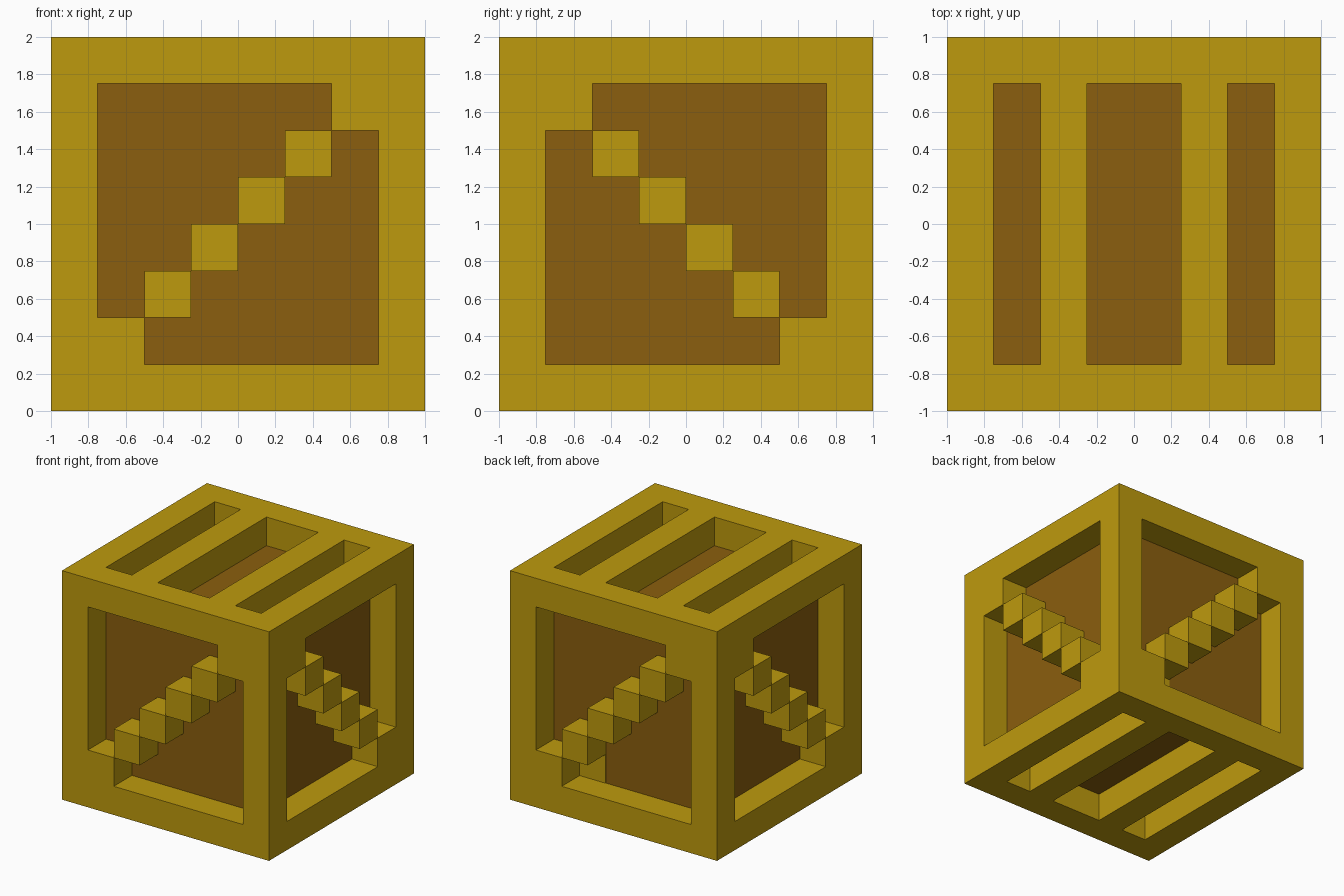
import bpy, bmesh, math
from mathutils import Matrix, Vector

old = bpy.data.objects.get("Cube")
if old:
    bpy.data.objects.remove(old, do_unlink=True)


def make_material(name, rgb):
    mat = bpy.data.materials.new(name)
    mat.use_nodes = True
    mat.diffuse_color = (*rgb, 1)
    mat.node_tree.nodes["Principled BSDF"].inputs["Base Color"].default_value = (*rgb, 1)
    return mat


GOLD = make_material("golden wood", (0.515, 0.323, 0.004))
BROWN = make_material("dark brown wood", (0.258, 0.114, 0.0044))


def boxes(name, mat, items):
    """One object made of boxes, each given as (centre, size)."""
    bm = bmesh.new()
    for centre, size in items:
        bmesh.ops.create_cube(bm, size=1, matrix=Matrix.Translation(centre) @ Matrix.Diagonal((*size, 1)))
    mesh = bpy.data.meshes.new(name)
    bm.to_mesh(mesh)
    bm.free()
    mesh.materials.append(mat)
    obj = bpy.data.objects.new(name, mesh)
    bpy.context.collection.objects.link(obj)
    return obj


T = 0.25          # beam thickness
E = 1 - T / 2     # beam centre line
L = 2 - 2 * T     # clear opening
LEVELS = (T / 2, 2 - T / 2)

# Inner box
boxes("inner_box", BROWN, [((0, 0, 1), (L, L, L))])

# Corner posts, rails and the lid and base slats
boxes("corner_posts", GOLD, [((x, y, 1), (T, T, 2)) for x in (-E, E) for y in (-E, E)])
boxes("cross_rails", GOLD, [((0, y, z), (L, T, T)) for y in (-E, E) for z in LEVELS])
boxes("side_rails", GOLD, [((x, 0, z), (T, L, T)) for x in (-E, E) for z in LEVELS])
for name, z in zip(("base_slats", "lid_slats"), LEVELS):
    boxes(name, GOLD, [((x, 0, z), (T, L, T)) for x in (-0.375, 0.375)])

# Stepped diagonal braces, alternating direction around the crate
for i, side in enumerate(("front", "left", "back", "right")):
    turn = Matrix.Rotation(i * math.pi / 2, 3, 'Z')
    sign = 1 if i % 2 == 0 else -1
    steps = [(-0.625 + T * k) for k in range(6)]
    boxes(side + "_brace", GOLD, [(turn @ Vector((u, -E, 1 + sign * u)), (T, T, T)) for u in steps])

# Small golden inlay on the back of the inner box, under the brace
boxes("back_inlay", GOLD, [((0.375, 0.7515, 0.375), (T, 0.005, T))])
